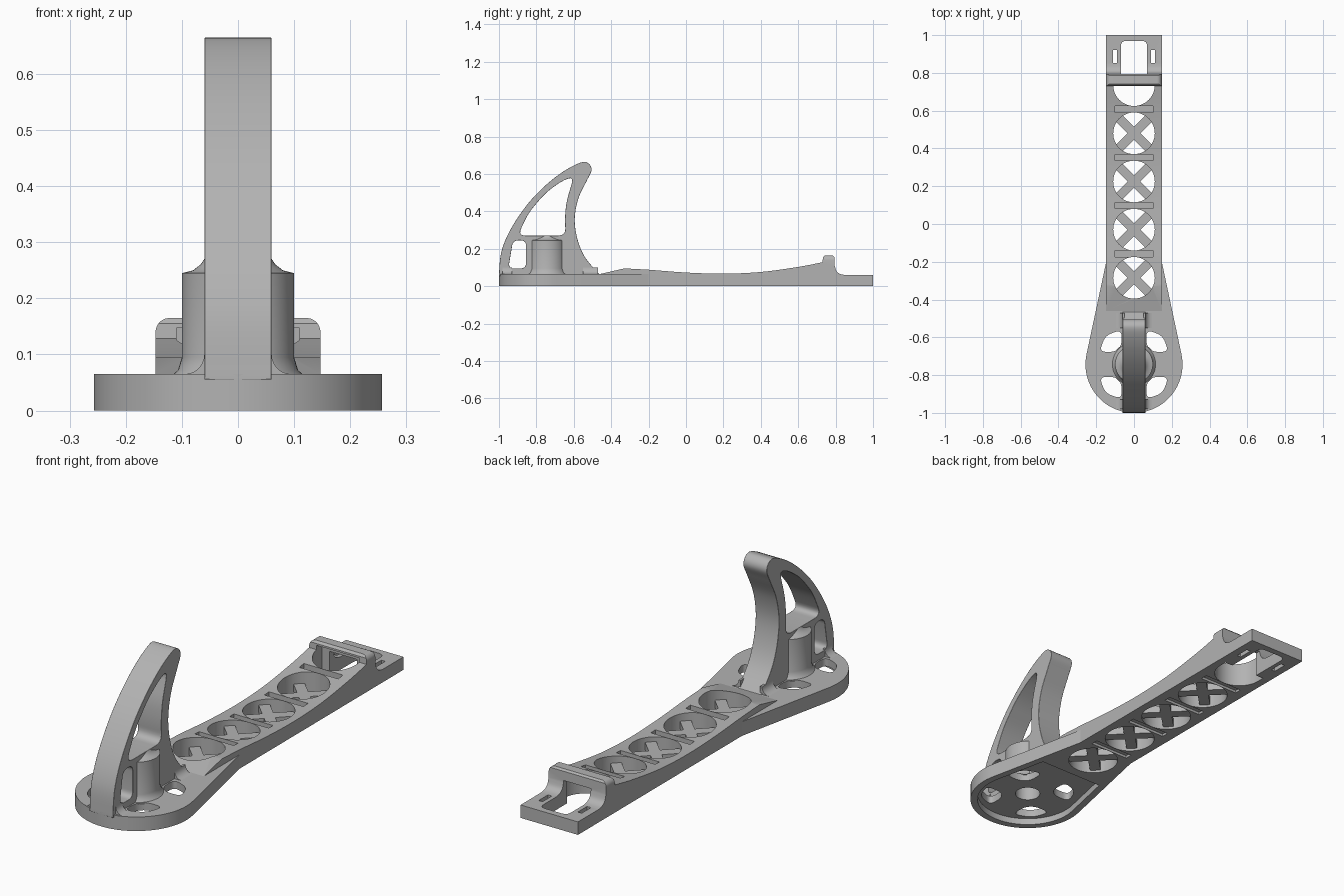
import bpy, bmesh
from math import sin, cos, pi, radians
from mathutils import Vector, Matrix

cube = bpy.data.objects.get("Cube")
if cube:
    bpy.data.objects.remove(cube, do_unlink=True)

grey = bpy.data.materials.new("light_grey_plastic")
grey.use_nodes = True
colour = (0.45, 0.45, 0.45, 1)
grey.diffuse_color = colour
grey.node_tree.nodes["Principled BSDF"].inputs["Base Color"].default_value = colour

MOTOR_Y = -0.743
CELLS = [0.48 - 0.255 * i for i in range(4)]


def finish(name, bm):
    bmesh.ops.recalc_face_normals(bm, faces=bm.faces)
    mesh = bpy.data.meshes.new(name)
    bm.to_mesh(mesh)
    bm.free()
    mesh.materials.append(grey)
    ob = bpy.data.objects.new(name, mesh)
    bpy.context.collection.objects.link(ob)
    return ob


def prism(name, outline, axis, lo, hi):
    """Extrude a 2D outline along an axis."""
    place = {"x": lambda u, v: (lo, u, v), "y": lambda u, v: (u, lo, v),
             "z": lambda u, v: (u, v, lo)}[axis]
    step = Vector([(hi - lo) * (a == axis) for a in "xyz"])
    bm = bmesh.new()
    face = bm.faces.new([bm.verts.new(place(*p)) for p in outline])
    out = bmesh.ops.extrude_face_region(bm, geom=[face])
    bmesh.ops.translate(bm, vec=step, verts=[
        g for g in out["geom"] if isinstance(g, bmesh.types.BMVert)])
    return finish(name, bm)


def lathe(name, profile, y):
    bm = bmesh.new()
    verts = [bm.verts.new((r, 0, z)) for r, z in profile]
    edges = [bm.edges.new(pair) for pair in zip(verts, verts[1:])]
    bmesh.ops.spin(bm, geom=verts + edges, cent=(0, 0, 0), axis=(0, 0, 1),
                   angle=2 * pi, steps=48)
    bmesh.ops.remove_doubles(bm, verts=bm.verts, dist=1e-5)
    bmesh.ops.translate(bm, vec=(0, y, 0), verts=bm.verts)
    return finish(name, bm)


def spline(pts, n=6):
    """Smooth curve through the points."""
    p = [Vector(q) for q in [pts[0], *pts, pts[-1]]]
    out = []
    for a, b, c, d in zip(p, p[1:], p[2:], p[3:]):
        for i in range(n):
            t = i / n
            out.append((2 * b + (c - a) * t + (2 * a - 5 * b + 4 * c - d) * t * t
                        + (3 * b - a - 3 * c + d) * t ** 3) / 2)
    return out + [p[-1]]


def rounded(pts, r, n=6):
    """Polygon with rounded corners."""
    pts = [Vector(p) for p in pts]
    out = []
    for i, b in enumerate(pts):
        a, c = pts[i - 1], pts[(i + 1) % len(pts)]
        s = b + (a - b).normalized() * min(r, 0.45 * (a - b).length)
        e = b + (c - b).normalized() * min(r, 0.45 * (c - b).length)
        out += [s.lerp(b, k / n).lerp(b.lerp(e, k / n), k / n) for k in range(n + 1)]
    return out


def arc(y, r, start, end, n=48):
    return [(r * cos(radians(start + (end - start) * i / n)),
             y + r * sin(radians(start + (end - start) * i / n))) for i in range(n + 1)]


def rect(x0, x1, y0, y1):
    return [(x0, y0), (x1, y0), (x1, y1), (x0, y1)]


def cut(ob, cutters):
    bpy.context.view_layer.objects.active = ob
    for c in cutters:
        mod = ob.modifiers.new("cut", "BOOLEAN")
        mod.operation, mod.solver, mod.object = "DIFFERENCE", "EXACT", c
        bpy.ops.object.modifier_apply(modifier=mod.name)


# Beam: side profile with a dished top and a clamp block near the end
top = [(-0.46, 0.065)] + spline([(-0.33, 0.095), (-0.2, 0.088), (0, 0.073), (0.2, 0.067),
                                 (0.4, 0.076), (0.6, 0.103), (0.73, 0.128)])
block = [(0.732, 0.155), (0.742, 0.165), (0.785, 0.165), (0.793, 0.157)]
heel = spline([(0.795, 0.11), (0.805, 0.08), (0.825, 0.065), (0.85, 0.06)], 4)
beam = prism("arm_beam", [(-0.46, 0)] + top + block + heel + [(1, 0.06), (1, 0)],
             "x", -0.147, 0.147)

# Motor pad: round end tapering into the beam
pad = prism("motor_pad", arc(MOTOR_Y, 0.257, 12, -192) + [(-0.147, -0.2), (0.147, -0.2)],
            "z", 0, 0.065)

# Landing fin: curved horn
outer = spline([(-1, 0.06), (-0.988, 0.18), (-0.94, 0.3), (-0.85, 0.435), (-0.75, 0.54),
                (-0.65, 0.617), (-0.56, 0.662), (-0.52, 0.655), (-0.505, 0.62),
                (-0.53, 0.565), (-0.575, 0.47), (-0.595, 0.36), (-0.58, 0.25),
                (-0.54, 0.155), (-0.465, 0.065)])
fin = prism("landing_fin", outer + [(-0.465, 0.055), (-1, 0.055)], "x", -0.06, 0.06)

# Motor post, flared at foot and shoulder
post = lathe("motor_post", [(0, 0.06), (0.12, 0.06), (0.107, 0.072), (0.1, 0.095),
                            (0.1, 0.245), (0.08, 0.25), (0.066, 0.261), (0.06, 0.27),
                            (0, 0.27)], MOTOR_Y)

# Fin windows
window = rounded([(-0.9, 0.27), (-0.84, 0.395), (-0.75, 0.5), (-0.66, 0.565), (-0.6, 0.585),
                  (-0.64, 0.45), (-0.648, 0.36), (-0.643, 0.27)], 0.045)
slot = rounded([(-0.95, 0.095), (-0.925, 0.245), (-0.855, 0.245), (-0.855, 0.095)], 0.03)
fin_cuts = [prism("cut_fin", w, "x", -0.2, 0.2) for w in (window, slot)]

# Post bore
bore = prism("cut_bore", arc(MOTOR_Y, 0.055, 0, 352.5, 47), "z", -0.1, 0.22)

# Pad openings and underside recess
recess = prism("cut_recess", arc(MOTOR_Y, 0.225, 12, -192) + [(-0.165, -0.44), (0.165, -0.44)],
               "z", -0.1, 0.03)
pad_cuts = [recess, bore]
quadrant = [(0.195, 20), (0.215, 45), (0.195, 70), (0.12, 57), (0.12, 33)]
for turn in (0, 1):
    for sx in (1, -1):
        sy = 1 - 2 * turn
        pts = [(sx * r * cos(radians(a)), MOTOR_Y + sy * r * sin(radians(a)))
               for r, a in quadrant]
        pad_cuts.append(prism("cut_quadrant", rounded(pts, 0.035), "z", -0.1, 0.064 + 0.02))

# Beam openings: round cells and grooves between them
cells = [prism("cut_cell", arc(y, 0.11, 0, 352.5, 47), "z", -0.1, 0.3) for y in CELLS]
beam_cuts = list(cells)
for y in CELLS:
    groove = rect(-0.1, 0.1, y + 0.111, y + 0.144)
    beam_cuts += [prism("cut_groove", groove, "z", 0.045, 0.3),
                  prism("cut_groove", groove, "z", -0.1, 0.012)]

# Clamp openings: half-round pocket, cable window, strap slots, rounded block corners
beam_cuts.append(prism("cut_pocket", arc(0.735, 0.11, 180, 360, 24) + [(0.11, 0.77), (-0.11, 0.77)],
                       "z", -0.1, 0.147))
beam_cuts.append(prism("cut_window", rounded(rect(-0.07, 0.07, 0.74, 0.97), 0.03),
                       "z", -0.1, 0.115))
for s in (1, -1):
    beam_cuts.append(prism("cut_strap", rect(s * 0.1 - 0.01, s * 0.1 + 0.01, 0.852, 0.92),
                           "z", -0.1, 0.3))
    corner = [(s * (0.122 + 0.025 * sin(pi * i / 12)), 0.14 + 0.025 * cos(pi * i / 12))
              for i in range(7)]
    beam_cuts.append(prism("cut_corner", corner + [(s * 0.2, 0.14), (s * 0.2, 0.2), (s * 0.122, 0.2)],
                           "y", 0.7, 0.83))

cut(beam, beam_cuts + [recess])
cut(pad, pad_cuts + cells)
cut(fin, fin_cuts + [bore])
cut(post, [bore])
for ob in [o for o in bpy.data.objects if o.name.startswith("cut_")]:
    bpy.data.objects.remove(ob, do_unlink=True)

# Soft edges on the fin
soft = fin.modifiers.new("soft_edge", "BEVEL")
soft.width, soft.segments, soft.limit_method, soft.angle_limit = 0.006, 2, "ANGLE", radians(50)

parts = [beam, pad, fin, post]

# Cross braces in each cell
for y in CELLS:
    for s in (1, -1):
        brace = prism("cross_brace", rect(-0.112, 0.112, -0.024, 0.024), "z", 0.012, 0.045)
        brace.data.transform(Matrix.Translation((0, y, 0)) @ Matrix.Rotation(s * pi / 4, 4, "Z"))
        parts.append(brace)

# Fillets at the fin foot
for s in (1, -1):
    for y0, y1 in ((-0.98, -0.93), (-0.55, -0.47)):
        foot = [(s * (0.095 - 0.035 * sin(pi * i / 12)), 0.1 - 0.035 * cos(pi * i / 12))
                for i in range(7)]
        parts.append(prism("fin_fillet", foot + [(s * 0.05, 0.1), (s * 0.05, 0.06), (s * 0.095, 0.06)],
                           "y", y0, y1))

# Smooth curved walls, keep edges crisp
bpy.ops.object.select_all(action="DESELECT")
for ob in parts:
    ob.select_set(True)
bpy.context.view_layer.objects.active = beam
bpy.ops.object.shade_smooth_by_angle(angle=radians(32))
